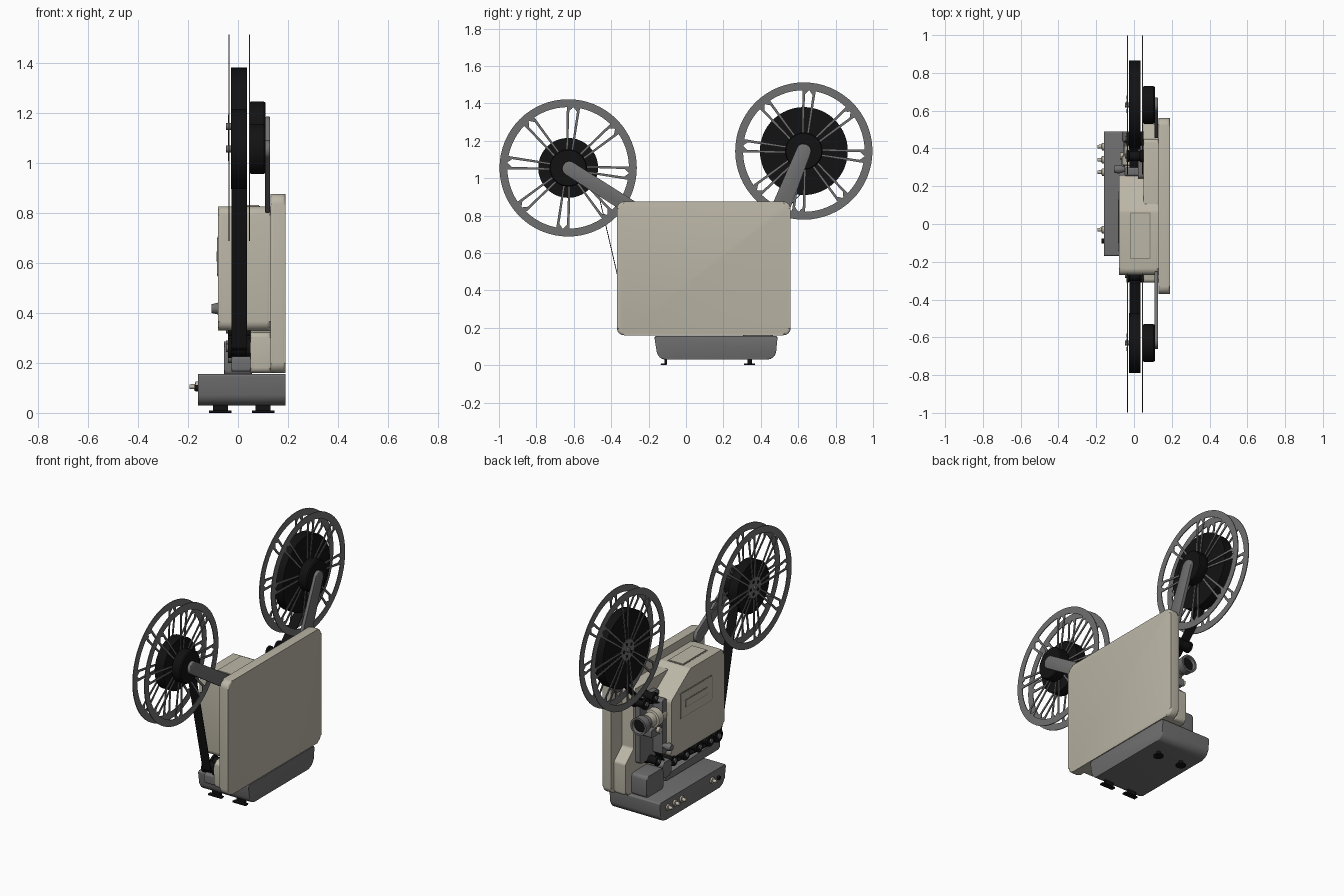
import bpy, bmesh, math
from mathutils import Vector

if "Cube" in bpy.data.objects:
    bpy.data.objects.remove(bpy.data.objects["Cube"])


def material(name, r, g, b):
    m = bpy.data.materials.new(name)
    m.use_nodes = True
    m.diffuse_color = (r, g, b, 1)
    m.node_tree.nodes["Principled BSDF"].inputs["Base Color"].default_value = (r, g, b, 1)
    return m


BEIGE = material("beige enamel", 0.50, 0.47, 0.385)
SHADE = material("dark beige seam", 0.25, 0.235, 0.19)
GREY = material("grey metal", 0.16, 0.16, 0.16)
BLACK = material("black", 0.006, 0.006, 0.006)


def finish(name, bm, mat, smooth=True):
    bmesh.ops.recalc_face_normals(bm, faces=bm.faces)
    me = bpy.data.meshes.new(name)
    bm.to_mesh(me)
    bm.free()
    me.materials.append(mat)
    ob = bpy.data.objects.new(name, me)
    bpy.context.collection.objects.link(ob)
    if smooth:
        bpy.ops.object.select_all(action='DESELECT')
        ob.select_set(True)
        bpy.context.view_layer.objects.active = ob
        bpy.ops.object.shade_smooth_by_angle(angle=math.radians(35))
    return ob


def rounded(pts, radius):
    """Round each corner of a (y, z) outline; a third value overrides the radius."""
    out = []
    for i, p in enumerate(pts):
        r = p[2] if len(p) > 2 else radius
        c = Vector(p[:2])
        a = (Vector(pts[i - 1][:2]) - c).normalized()
        b = (Vector(pts[(i + 1) % len(pts)][:2]) - c).normalized()
        if r == 0:
            out.append(c)
            continue
        half = a.angle(b) / 2
        start, end = c + a * r / math.tan(half), c + b * r / math.tan(half)
        centre = c + (a + b).normalized() * r / math.sin(half)
        for k in range(7):
            d = start.lerp(end, k / 6) - centre
            out.append(centre + d.normalized() * r)
    return out


def add_prism(bm, pts, x0, x1):
    lo = [bm.verts.new((x0, p[0], p[1])) for p in pts]
    hi = [bm.verts.new((x1, p[0], p[1])) for p in pts]
    caps = [bm.faces.new(lo), bm.faces.new(hi[::-1])]
    for i in range(len(pts)):
        bm.faces.new((lo[i - 1], hi[i - 1], hi[i], lo[i]))
    return caps


def prism(name, pts, x0, x1, mat, radius=0, edge=0):
    """Side outline extruded across x, with rounded corners and rims."""
    bm = bmesh.new()
    caps = add_prism(bm, rounded(pts, radius), x0, x1)
    if edge:
        rim = list({e for f in caps for e in f.edges})
        bmesh.ops.bevel(bm, geom=rim, offset=edge, segments=3, profile=0.5, affect='EDGES')
    return finish(name, bm, mat)


def rect(y0, y1, z0, z1):
    return [(y0, z0), (y1, z0), (y1, z1), (y0, z1)]


def bar_outline(p, q, w0, w1):
    p, q = Vector(p), Vector(q)
    d = (q - p).normalized()
    n = Vector((-d.y, d.x))
    return [p + n * w0, q + n * w1, q - n * w1, p - n * w0]


def lathe(name, origin, axis, profile, mat, steps=32):
    """Turn (distance, radius) pairs around an axis."""
    bm = bmesh.new()
    axis = Vector(axis)
    u = axis.orthogonal().normalized()
    v = axis.cross(u)
    rings = []
    for h, r in profile:
        rings.append([bm.verts.new(Vector(origin) + axis * h + r *
                     (u * math.cos(math.tau * k / steps) + v * math.sin(math.tau * k / steps)))
                     for k in range(steps)])
    for a, b in zip(rings, rings[1:]):
        for k in range(steps):
            bm.faces.new((a[k - 1], a[k], b[k], b[k - 1]))
    bm.faces.new(rings[0])
    bm.faces.new(rings[-1])
    return finish(name, bm, mat)


def cyl(name, origin, axis, length, r, mat, steps=32):
    return lathe(name, origin, axis, [(0, r), (length, r)], mat, steps)


X, Y, Z = (1, 0, 0), (0, 1, 0), (0, 0, 1)

# Main case: rear cover, mechanism cover and lamp housing
prism("rear_cover", rect(-0.37, 0.56, 0.16, 0.875), 0.13, 0.19, BEIGE, 0.04, 0.012)
prism("mechanism_cover", [(-0.31, 0.16), (0.53, 0.16), (0.53, 0.36), (0.45, 0.43),
      (0.45, 0.8), (-0.2, 0.8), (-0.2, 0.33), (-0.31, 0.32)], 0.05, 0.13, BEIGE, 0.02, 0.01)
prism("lamp_housing", [(-0.27, 0.33), (0.26, 0.33), (0.26, 0.69), (0.07, 0.825),
      (-0.27, 0.825)], -0.08, 0.13, BEIGE, 0.035, 0.015)
prism("mechanism_plate", rect(0.24, 0.43, 0.33, 0.74), 0.02, 0.056, GREY, 0.02)

# Housing panels with dark seams
for name, out, mat in (("side_panel_seam", 0.005, SHADE), ("side_panel", 0, BEIGE)):
    prism(name, rect(-0.14 - out, 0.17 + out, 0.55 - out, 0.70 + out),
          -0.083 + out / 4, -0.079, mat, 0.01)
prism("side_slot", rect(-0.1, 0.13, 0.60, 0.65), -0.084, -0.08, SHADE, 0.01)
prism("side_slot_cover", rect(-0.095, 0.125, 0.605, 0.645), -0.086, -0.08, BEIGE, 0.01)
prism("top_panel_seam", rect(-0.185, 0.06, 0.82, 0.8265), -0.022, 0.088, SHADE)
prism("top_panel", rect(-0.18, 0.055, 0.82, 0.831), -0.017, 0.083, BEIGE)

# Base with controls and feet
prism("base", [(-0.17, 0.155, 0.008), (-0.15, 0.03, 0.05), (0.478, 0.03, 0.05),
      (0.49, 0.155, 0.008)], -0.16, 0.19, GREY, 0.01, 0.006)
for y in (0.41, 0.34, 0.275, -0.03):
    lathe("control_knob", (-0.158, y, 0.105), (-1, 0, 0),
          [(0, 0.02), (0.012, 0.02), (0.014, 0.011), (0.036, 0.009)], BEIGE, 20)
cyl("power_switch", (-0.158, -0.09, 0.1), (-1, 0, 0), 0.015, 0.012, BLACK, 16)
for x in (-0.07, 0.1):
    lathe("rear_foot", (x, 0.34, 0), Z,
          [(0, 0.03), (0.008, 0.03), (0.009, 0.012), (0.035, 0.012)], BLACK, 24)
    prism("front_foot", rect(-0.135, -0.105, 0.0, 0.01), x - 0.045, x + 0.045, BLACK, 0.004)
    prism("front_foot_stem", rect(-0.115, -0.102, 0.005, 0.035), x - 0.03, x + 0.03, BLACK)


# Reels: two flanges with slotted spokes, wound film, hub and axle
def reel(label, y, z, film_radius, turn):
    R, inner, count, steps = 0.367, 0.325, 8, 64
    for side, x0 in (("outer", -0.038), ("inner", 0.043)):
        x1 = x0 + 0.005
        bm = bmesh.new()
        for k in range(steps):
            a, b = math.tau * k / steps, math.tau * (k + 1) / steps
            quad = [(y + r * math.cos(t), z + r * math.sin(t))
                    for r, t in ((inner, a), (R, a), (R, b), (inner, b))]
            add_prism(bm, quad, x0, x1)
        bmesh.ops.remove_doubles(bm, verts=bm.verts, dist=1e-5)
        shared = [f for f in bm.faces if all(len(e.link_faces) > 2 for e in f.edges
                  if abs(e.verts[0].co.x - e.verts[1].co.x) > 0.001)
                  and abs(f.normal.x) < 0.5 and f.calc_area() < 0]
        bmesh.ops.delete(bm, geom=shared, context='FACES')
        for i in range(count):
            t = turn + math.tau * i / count
            d = Vector((math.cos(t), math.sin(t)))
            n = Vector((-d.y, d.x))
            c = Vector((y, z))
            for s in (-1, 1):
                add_prism(bm, bar_outline(c + d * 0.05 + n * s * 0.011,
                          c + d * 0.33 + n * s * 0.029, 0.005, 0.007), x0, x1)
                # curved shoulders closing the outer end of each slot
                add_prism(bm, [c + d * 0.29 + n * s * 0.027, c + d * 0.33 + n * s * 0.028,
                               c + d * 0.33, c + d * 0.317 + n * s * 0.008,
                               c + d * 0.306 + n * s * 0.018], x0, x1)
        finish(label + "_" + side + "_flange", bm, GREY, False)
        cyl(label + "_" + side + "_hub_plate", (x0, y, z), X, 0.005, 0.065, GREY)
    cyl(label + "_film_roll", (-0.027, y, z), X, 0.062, film_radius, BLACK, 64)
    lathe(label + "_hub_drum", (0.048, y, z), X,
          [(0, 0.097), (0.005, 0.1), (0.055, 0.1), (0.062, 0.095)], BLACK, 48)
    cyl(label + "_axle", (-0.047, y, z), X, 0.06, 0.014, GREY, 16)
    for i in range(5):
        t = math.tau * i / 5
        cyl(label + "_hub_hole", (-0.039, y + 0.04 * math.cos(t), z + 0.04 * math.sin(t)),
            X, 0.004, 0.011, BLACK, 12)


reel("front_reel", -0.63, 1.055, 0.16, math.radians(85))
reel("rear_reel", 0.63, 1.145, 0.235, math.radians(85))

# Reel arms
for name, hub, foot, w in (("front_arm", (-0.655, 1.072), (-0.26, 0.82), 0.04),
                           ("rear_arm", (0.643, 1.18), (0.49, 0.8), 0.05)):
    prism(name, bar_outline(hub, foot, 0.038, w), 0.108, 0.128, GREY, 0.034, 0.005)

# Film path
path = [(0.61, 0.912), (0.47, 0.765), (0.42, 0.72), (0.29, 0.68), (0.285, 0.36),
        (0.22, 0.25), (-0.26, 0.225), (-0.315, 0.26), (-0.485, 0.99)]
for p, q in zip(path, path[1:]):
    prism("film_strip", bar_outline(p, q, 0.002, 0.002), -0.025, 0.035, BLACK)

# Sprockets and guide rollers
for y, z, r in ((0.45, 0.735, 0.035), (0.36, 0.74, 0.032), (0.33, 0.33, 0.03),
                (0.17, 0.275, 0.035), (0.05, 0.265, 0.035), (-0.08, 0.265, 0.035),
                (-0.19, 0.26, 0.035), (-0.27, 0.26, 0.04)):
    lathe("guide_roller", (-0.04, y, z), X, [(0, r), (0.014, r), (0.016, r * 0.8),
          (0.07, r * 0.8), (0.072, r), (0.09, r)], BLACK, 24)
    cyl("roller_cap", (-0.048, y, z), X, 0.01, r * 0.4, GREY, 16)
prism("roller_rail", [(-0.3, 0.165), (0.24, 0.165), (0.24, 0.2), (-0.25, 0.225),
      (-0.3, 0.225)], -0.025, 0.05, GREY, 0.01, 0.004)

# Lens, gate and focusing parts
lathe("lens_barrel", (-0.01, 0.26, 0.6), Y, [(0, 0.04), (0.05, 0.04), (0.052, 0.055),
      (0.1, 0.055), (0.104, 0.043), (0.15, 0.043)], BEIGE, 40)
lathe("lens_front", (-0.01, 0.41, 0.6), Y, [(0, 0.04), (0.02, 0.04), (0.03, 0.052),
      (0.08, 0.055), (0.08, 0.043), (0.06, 0.038)], GREY, 40)
cyl("lens_glass", (-0.01, 0.465, 0.6), Y, 0.008, 0.04, BLACK)
prism("film_gate", rect(0.255, 0.3, 0.36, 0.7), -0.045, 0.05, GREY, 0.01, 0.004)
prism("motor_block", rect(0.3, 0.47, 0.15, 0.285), -0.055, 0.055, GREY, 0.02, 0.01)
prism("lens_bracket", rect(0.3, 0.4, 0.5, 0.55), -0.04, 0.05, GREY, 0.01)
cyl("focus_knob", (-0.055, 0.36, 0.545), (-1, 0, 0), 0.02, 0.018, BEIGE, 20)
lathe("gate_lever", (-0.045, 0.29, 0.417), (-1, 0, 0),
      [(0, 0.012), (0.035, 0.024), (0.06, 0.018)], GREY, 20)
prism("loop_former", rect(0.2, 0.29, 0.2, 0.3), -0.04, 0.04, GREY, 0.02, 0.006)
